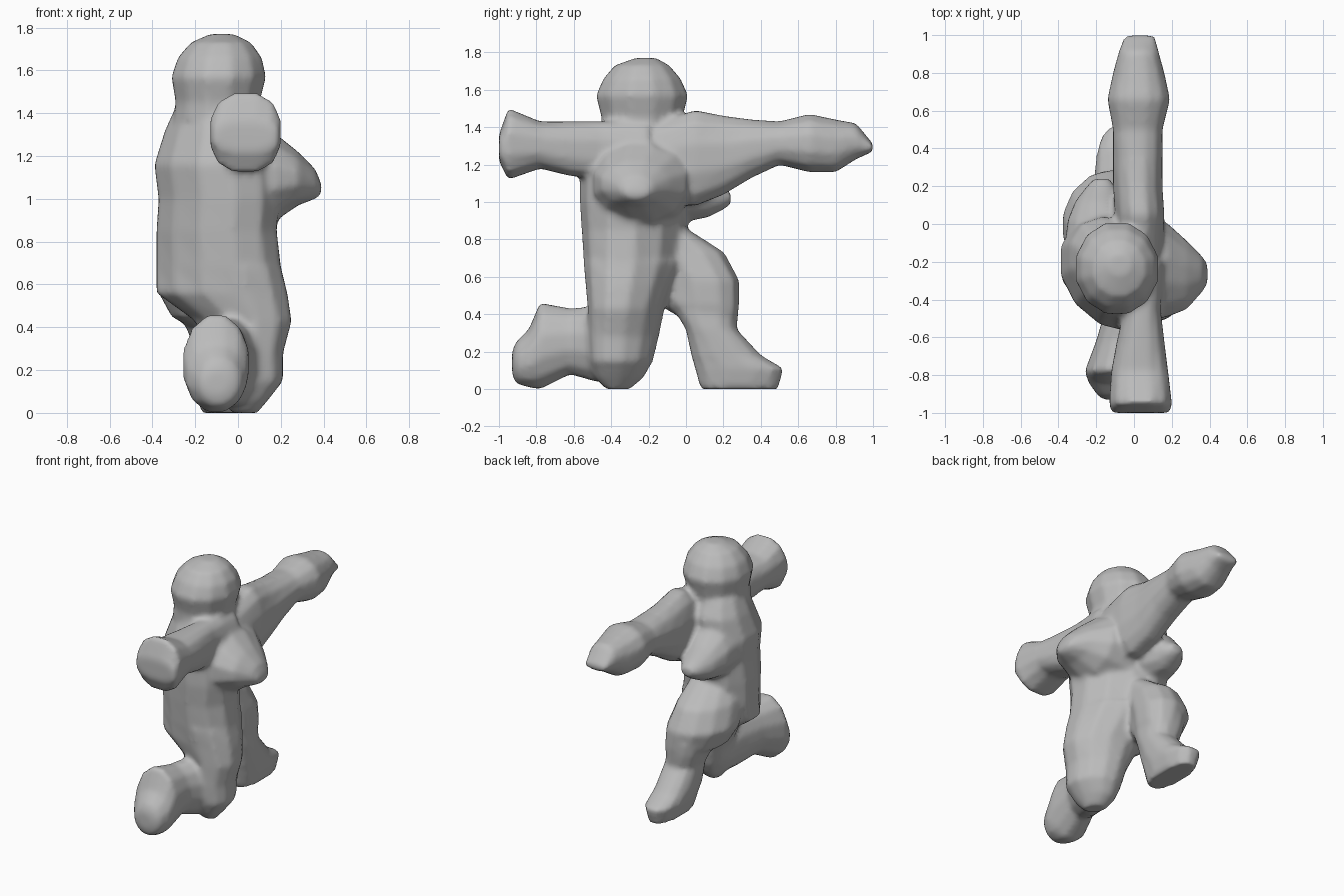
import bpy
import bmesh
import math

default_cube = bpy.data.objects.get("Cube")
if default_cube:
    bpy.data.objects.remove(default_cube, do_unlink=True)

SIDES = 12
AXES = {"x": (0, 1, 2), "y": (1, 0, 2), "z": (2, 0, 1)}


def make_material(name, colour):
    material = bpy.data.materials.new(name)
    material.use_nodes = True
    material.diffuse_color = colour
    shader = next(node for node in material.node_tree.nodes
                  if node.type == "BSDF_PRINCIPLED")
    shader.inputs["Base Color"].default_value = colour
    shader.inputs["Roughness"].default_value = 0.8
    return material


def rounded(value, power):
    """Signed power; below one it pushes an oval towards a box."""
    return math.copysign(abs(value) ** power, value)


def loft(bm, axis, rings, skew=0, power=1):
    """Closed tube through oval rings: (position, low u, high u, low v, high v)."""
    along, across, upward = AXES[axis]
    step = math.tau / SIDES
    reach = 1 / math.cos(step / 2) ** power
    lean = math.radians(skew)
    loops = []
    for position, u_low, u_high, v_low, v_high in rings:
        loop = []
        for side in range(SIDES):
            angle = (side + 0.5) * step
            u = reach * rounded(math.cos(angle), power)
            v = reach * rounded(math.sin(angle + lean), power)
            point = [0, 0, 0]
            point[along] = position
            point[across] = (u_low + u_high) / 2 + u * (u_high - u_low) / 2
            point[upward] = (v_low + v_high) / 2 + v * (v_high - v_low) / 2
            loop.append(bm.verts.new(point))
        loops.append(loop)
    faces = [bm.faces.new(loops[0]), bm.faces.new(loops[-1])]
    for lower, upper in zip(loops, loops[1:]):
        for side in range(SIDES):
            after = (side + 1) % SIDES
            faces.append(bm.faces.new((lower[side], lower[after], upper[after], upper[side])))
    bmesh.ops.recalc_face_normals(bm, faces=faces)


bm = bmesh.new()

# Head
loft(bm, "z", [
    (1.36, -.30, .10, -.45, -.03),
    (1.45, -.29, .10, -.45, -.02),
    (1.57, -.31, .13, -.48, .01),
    (1.66, -.28, .11, -.44, -.03),
    (1.73, -.22, .06, -.38, -.09),
    (1.77, -.13, -.02, -.27, -.16),
])

# Torso running down to the hips
loft(bm, "z", [
    (1.43, -.29, .10, -.44, -.03),
    (1.32, -.34, .15, -.50, .03),
    (1.16, -.39, .18, -.56, .03),
    (1.00, -.37, .19, -.56, .01),
    (.85, -.38, .18, -.55, .00),
    (.68, -.38, .20, -.54, -.02),
    (.56, -.38, .22, -.53, -.07),
    (.43, -.20, .25, -.52, -.12),
], skew=-14)

# Kneeling thigh and knee
loft(bm, "z", [
    (.68, -.30, .20, -.54, -.02),
    (.56, -.28, .23, -.53, -.07),
    (.43, -.20, .25, -.52, -.12),
    (.28, -.13, .21, -.52, -.15),
    (.15, -.10, .21, -.51, -.18),
    (.06, -.07, .14, -.48, -.23),
    (.00, -.03, .09, -.43, -.30),
], skew=-14)

# Kneeling shin and foot
loft(bm, "y", [
    (-.30, -.12, .12, .03, .40),
    (-.48, -.16, .11, .04, .44),
    (-.62, -.20, .05, .08, .43),
    (-.78, -.26, .05, .00, .46),
    (-.84, -.24, .04, .01, .32),
    (-.91, -.19, .01, .03, .25),
    (-.93, -.16, -.04, .08, .20),
])

# Stepping thigh
loft(bm, "z", [
    (.86, -.28, -.02, -.25, .00),
    (.73, -.35, .00, -.26, .20),
    (.58, -.38, .03, -.18, .28),
    (.45, -.31, .03, -.14, .28),
    (.40, -.22, .02, -.06, .27),
], skew=14, power=.95)

# Stepping shin and foot
loft(bm, "z", [
    (.50, -.27, .02, -.08, .28),
    (.42, -.25, .02, -.06, .28),
    (.32, -.21, .03, .00, .27),
    (.18, -.21, .03, .03, .40),
    (.11, -.20, .03, .05, .52),
    (.00, -.17, .01, .08, .49),
], power=.85)

# Arm reaching forward, ending in a boxy fist
loft(bm, "y", [
    (-.20, -.08, .16, 1.12, 1.43),
    (-.45, -.05, .14, 1.13, 1.43),
    (-.62, -.09, .16, 1.14, 1.43),
    (-.78, -.12, .18, 1.18, 1.43),
    (-.95, -.13, .20, 1.12, 1.50),
    (-1.00, -.12, .19, 1.22, 1.36),
], power=.8)

# Arm reaching backward
loft(bm, "y", [
    (-.18, -.10, .15, 1.00, 1.42),
    (.05, -.10, .16, .98, 1.49),
    (.20, -.11, .15, 1.04, 1.46),
    (.35, -.11, .15, 1.13, 1.44),
    (.50, -.11, .15, 1.20, 1.43),
    (.66, -.14, .19, 1.16, 1.47),
    (.80, -.11, .16, 1.16, 1.44),
    (.91, -.08, .13, 1.23, 1.42),
    (1.00, -.05, .11, 1.27, 1.31),
], power=.9)

# Chest bulge
loft(bm, "x", [
    (.00, -.52, .03, .84, 1.38),
    (.18, -.49, .00, .90, 1.30),
    (.28, -.45, -.09, .97, 1.22),
    (.36, -.36, -.17, 1.00, 1.14),
    (.39, -.32, -.21, 1.02, 1.07),
])

# Shoulder blade bulge
loft(bm, "y", [
    (-.15, -.37, .00, .90, 1.32),
    (.02, -.35, .00, .90, 1.26),
    (.12, -.31, -.06, .92, 1.17),
    (.20, -.25, -.10, .96, 1.08),
    (.24, -.21, -.13, .99, 1.05),
])

mesh = bpy.data.meshes.new("running_figure")
bm.to_mesh(mesh)
bm.free()
mesh.materials.append(make_material("plain grey", (0.5, 0.5, 0.5, 1)))
mesh.polygons.foreach_set("use_smooth", [True] * len(mesh.polygons))
figure = bpy.data.objects.new("running_figure", mesh)
bpy.context.collection.objects.link(figure)

# Fuse the parts into one skin and soften the joints
fuse = figure.modifiers.new("fuse", "REMESH")
fuse.mode = "VOXEL"
fuse.voxel_size = 0.018
fuse.use_smooth_shade = True
soften = figure.modifiers.new("soften", "SMOOTH")
soften.factor = 0.5
soften.iterations = 5
